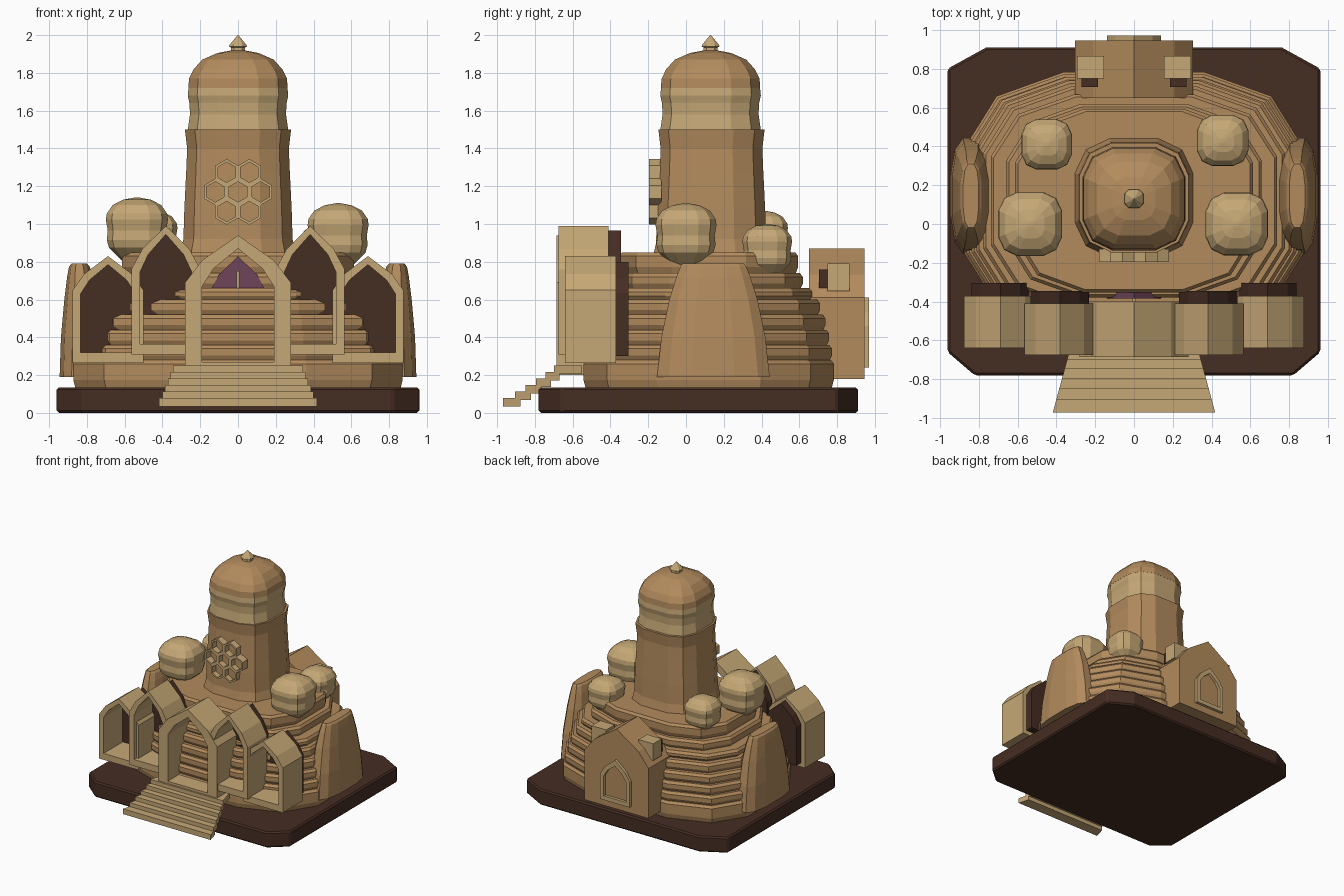
import bpy, math

if "Cube" in bpy.data.objects:
    bpy.data.objects.remove(bpy.data.objects["Cube"])


def material(name, rgb):
    m = bpy.data.materials.new(name)
    m.diffuse_color = (*rgb, 1)
    m.use_nodes = True
    m.node_tree.nodes["Principled BSDF"].inputs["Base Color"].default_value = m.diffuse_color
    return m


CLAY = material("clay", (0.45, 0.26, 0.11))
SAND = material("sandstone", (0.56, 0.39, 0.18))
DARK = material("dark_wood", (0.06, 0.026, 0.016))
PLUM = material("plum_glass", (0.16, 0.06, 0.10))


def mesh(name, verts, faces, mat):
    me = bpy.data.meshes.new(name)
    me.from_pydata(verts, [], faces)
    me.materials.append(mat)
    ob = bpy.data.objects.new(name, me)
    bpy.context.collection.objects.link(ob)
    return ob


def loft(name, rings, mat):
    """Skin equal-length rings of points and cap both ends."""
    n = len(rings[0])
    faces = [tuple(range(n))[::-1], tuple(range((len(rings) - 1) * n, len(rings) * n))]
    for r in range(len(rings) - 1):
        for i in range(n):
            j = (i + 1) % n
            faces.append((r * n + i, r * n + j, r * n + n + j, r * n + n + i))
    return mesh(name, [p for ring in rings for p in ring], faces, mat)


def squircle(cx, cy, z, hx, hy, n=12, power=3):
    """Soft-square polygon with half sizes hx, hy."""
    pts = []
    for i in range(n):
        a = 2 * math.pi * (i + 0.5) / n
        c, s = math.cos(a), math.sin(a)
        k = 2 / power
        pts.append((cx + 1.02 * hx * math.copysign(abs(c) ** k, c),
                    cy + 1.02 * hy * math.copysign(abs(s) ** k, s), z))
    return pts


def turned(name, cx, cy, profile, mat, n=12, power=3):
    return loft(name, [squircle(cx, cy, z, r, r, n, power) for r, z in profile], mat)


def arch(cx, hw, z0, zs, zt):
    """Pointed arch outline in x, z."""
    zm = zs + 0.47 * (zt - zs)
    return [(cx - hw, z0), (cx + hw, z0), (cx + hw, zs), (cx + 0.68 * hw, zm),
            (cx, zt), (cx - 0.68 * hw, zm), (cx - hw, zs)]


def slab(name, outline, y0, y1, mat):
    return loft(name, [[(x, y, z) for x, z in outline] for y in (y1, y0)], mat)


def frame(name, outer, inner, y0, y1, mat):
    """Extruded border between two matching outlines."""
    n = len(outer)
    verts = [(x, y, z) for y in (y0, y1) for o in (outer, inner) for x, z in o]
    faces = []
    for i in range(n):
        j = (i + 1) % n
        for a, b in ((0, n), (n, 3 * n), (3 * n, 2 * n), (2 * n, 0)):
            faces.append((a + i, a + j, b + j, b + i))
    return mesh(name, verts, faces, mat)


def box(name, x0, x1, y0, y1, z0, z1, mat):
    return slab(name, [(x0, z0), (x1, z0), (x1, z1), (x0, z1)], y0, y1, mat)


# Base plate with clipped corners
plan = [(-0.82, -0.78), (0.82, -0.78), (0.96, -0.66), (0.96, 0.80),
        (0.76, 0.91), (-0.76, 0.91), (-0.96, 0.80), (-0.96, -0.66)]
base = loft("base_plate", [[(x, y, z) for x, y in plan] for z in (0, 0.135)], DARK)
bev = base.modifiers.new("edge", "BEVEL")
bev.width = 0.012

# Banked terrace of bulging courses
courses = [(0.13, 0.28, 0.875, 0.665), (0.28, 0.36, 0.865, 0.655), (0.36, 0.44, 0.84, 0.64),
           (0.44, 0.52, 0.815, 0.62), (0.52, 0.60, 0.78, 0.59), (0.60, 0.66, 0.74, 0.55),
           (0.66, 0.74, 0.66, 0.50), (0.74, 0.85, 0.615, 0.475)]
rings = []
for z0, z1, hx, hy in courses:
    for z, d in ((z0, 0.012), (z0 * 0.7 + z1 * 0.3, 0), (z1 - 0.02, 0), (z1, 0.015)):
        rings.append(squircle(0, 0.12, z, hx - d, hy - d))
loft("terrace", rings, CLAY)

# Central tower, belt, dome and finial
turned("tower", 0, 0.135, [(0.31, 0.83), (0.29, 0.92), (0.285, 1.08), (0.275, 1.28),
                           (0.27, 1.40), (0.282, 1.50)], CLAY)
turned("tower_belt", 0, 0.13, [(0.268, 1.49), (0.255, 1.58), (0.258, 1.64), (0.267, 1.68),
                               (0.262, 1.73)], SAND)
turned("tower_dome", 0, 0.13, [(0.264, 1.72), (0.26, 1.77), (0.235, 1.82), (0.19, 1.87),
                               (0.11, 1.905), (0.03, 1.92)], CLAY)
turned("finial", 0, 0.13, [(0.04, 1.90), (0.038, 1.935), (0.05, 1.94), (0.045, 1.95),
                           (0.002, 2.0)], SAND, 8)

# Honeycomb window on the tower
cells = [(0, 0)] + [(0.12 * math.cos(k * math.pi / 3), 0.12 * math.sin(k * math.pi / 3))
                    for k in range(6)]
for dx, dz in cells:
    outer, inner = [[(dx + r * math.sin(k * math.pi / 3), 1.17 + dz + r * math.cos(k * math.pi / 3))
                     for k in range(6)] for r in (0.07, 0.054)]
    frame("honeycomb_cell", outer, inner, -0.195, -0.13, SAND)

# Four small bulb domes
bulb = [(0.3, -1.15), (0.55, -0.9), (0.9, -0.55), (0.97, -0.3), (0.94, 0), (1.0, 0.35),
        (0.97, 0.55), (0.78, 0.82), (0.45, 0.99), (0.08, 1.06)]
for name, cx, cy, r, top in (("front_left", -0.535, 0.0, 0.165, 1.14),
                             ("front_right", 0.53, 0.0, 0.162, 1.11),
                             ("back_left", -0.45, 0.41, 0.13, 1.07),
                             ("back_right", 0.457, 0.43, 0.132, 1.0)):
    turned(name + "_bulb_dome", cx, cy,
           [(r * k, top + (h - 1.06) * r) for k, h in bulb], SAND)

# Side buttress shells
for s, side in ((-1, "left"), (1, "right")):
    rings = []
    for z, x0, x1, hy in ((0.19, 0.74, 0.945, 0.30), (0.40, 0.74, 0.938, 0.277),
                          (0.60, 0.75, 0.92, 0.235), (0.72, 0.77, 0.905, 0.197),
                          (0.775, 0.785, 0.895, 0.175), (0.79, 0.80, 0.88, 0.165)):
        rings.append(squircle(s * (x0 + x1) / 2, 0.145, z, (x1 - x0) / 2, hy, 12, 2.7))
    loft(side + "_buttress", rings, CLAY)

# Front arcade of pointed arches with dark recesses
frame("centre_arch", arch(0, 0.28, 0.2, 0.69, 0.94), arch(0, 0.19, 0.27, 0.67, 0.87),
      -0.685, -0.40, SAND)
for s in (-1, 1):
    frame("middle_arch", arch(s * 0.382, 0.183, 0.31, 0.76, 0.99),
          arch(s * 0.382, 0.137, 0.365, 0.745, 0.945), -0.675, -0.41, SAND)
    slab("middle_recess", arch(s * 0.382, 0.15, 0.33, 0.75, 0.965), -0.42, -0.345, DARK)
    frame("outer_arch", arch(s * 0.688, 0.187, 0.265, 0.65, 0.83),
          arch(s * 0.688, 0.145, 0.32, 0.63, 0.785), -0.64, -0.37, SAND)
    slab("outer_recess", arch(s * 0.688, 0.15, 0.30, 0.635, 0.80), -0.38, -0.305, DARK)

# Plum window behind the centre arch
slab("centre_window", arch(0, 0.15, 0.5, 0.64, 0.83), -0.385, -0.33, PLUM)
box("window_mullion", -0.007, 0.007, -0.40, -0.37, 0.55, 0.75, SAND)

# Front stairs: flared treads
fronts = [-0.97, -0.905, -0.85, -0.795, -0.745, -0.70]
for i, y0 in enumerate(fronts):
    y1 = fronts[i + 1] - 0 + 0.03 if i < 5 else -0.55
    zt = 0.08 + i * 0.034
    w0, w1 = (0.418 - 0.27 * (y + 0.97) for y in (y0, y1))
    loft("stair_tread", [[(-w0, y0, z), (w0, y0, z), (w1, y1, z), (-w1, y1, z)]
                         for z in (zt - 0.045, zt)], SAND)

# Rear gatehouse with arched doorway and dormers
slab("rear_gatehouse", arch(0, 0.305, 0.18, 0.61, 0.87), 0.65, 0.945, CLAY)
frame("rear_door_frame", arch(0, 0.14, 0.24, 0.46, 0.61), arch(0, 0.105, 0.275, 0.45, 0.56),
      0.93, 0.97, SAND)
for s in (-1, 1):
    xs = sorted((s * 0.155, s * 0.293))
    box("dormer", *xs, 0.75, 0.865, 0.645, 0.79, SAND)
    xs = sorted((s * 0.185, s * 0.27))
    box("dormer_recess", *xs, 0.705, 0.76, 0.66, 0.76, DARK)
